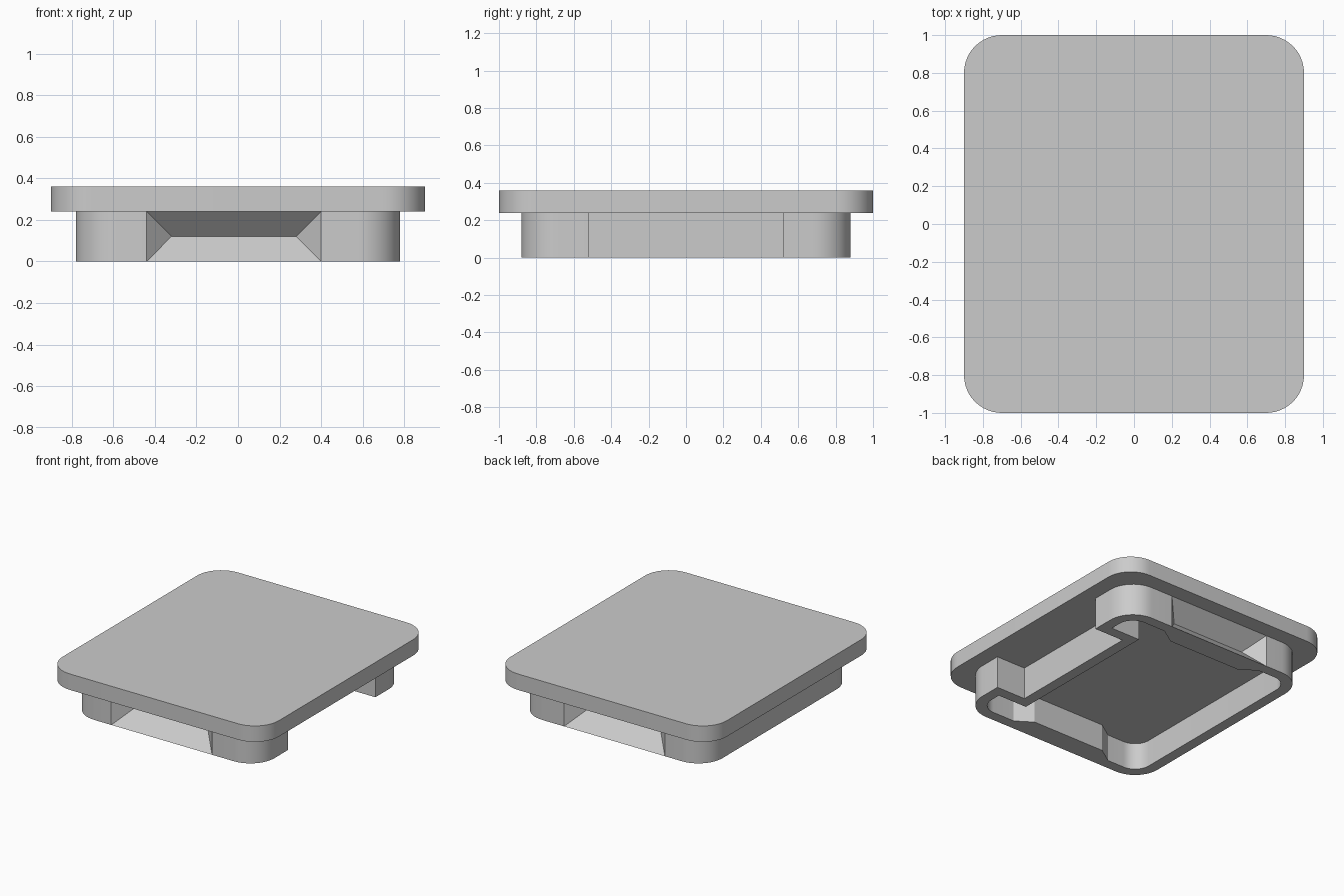
import bpy, bmesh
from math import sin, cos, pi, radians

cube = bpy.data.objects.get("Cube")
if cube:
    bpy.data.objects.remove(cube, do_unlink=True)

grey = bpy.data.materials.new("plain_grey")
grey.use_nodes = True
GREY = (0.6, 0.6, 0.6, 1)
grey.diffuse_color = GREY
grey.node_tree.nodes["Principled BSDF"].inputs["Base Color"].default_value = GREY


def outline(hx, hy, r, after=None, steps=12):
    """Counter-clockwise rounded rectangle; after[i] adds points past corner i."""
    pts = []
    for i, (sx, sy) in enumerate([(1, 1), (-1, 1), (-1, -1), (1, -1)]):
        for k in range(steps + 1):
            a = (i + k / steps) * pi / 2
            pts.append((sx * (hx - r) + r * cos(a), sy * (hy - r) + r * sin(a)))
        pts += (after or {}).get(i, [])
    return pts


def finish(bm, name):
    bmesh.ops.recalc_face_normals(bm, faces=bm.faces)
    mesh = bpy.data.meshes.new(name)
    bm.to_mesh(mesh)
    bm.free()
    mesh.materials.append(grey)
    ob = bpy.data.objects.new(name, mesh)
    bpy.context.collection.objects.link(ob)
    return ob


def prism(name, pts, z0, z1):
    bm = bmesh.new()
    face = bm.faces.new([bm.verts.new((x, y, z0)) for x, y in pts])
    top = bmesh.ops.extrude_face_region(bm, geom=[face])["geom"]
    bmesh.ops.translate(bm, vec=(0, 0, z1 - z0),
                        verts=[v for v in top if isinstance(v, bmesh.types.BMVert)])
    return finish(bm, name)


def groove(name, side):
    """Hipped wedge that narrows to a ridge inside the wall."""
    e, mid, depth, h = 0.03, 0.12, 0.12, 0.1205
    bm = bmesh.new()
    for x in (-0.44 - e, 0.40 + e):
        for s in (-1, 1):
            bm.verts.new((x, side * (0.88 + e), mid + s * (h + e)))
    for x in (-0.32, 0.28):
        bm.verts.new((x, side * (0.88 - depth), mid))
    bmesh.ops.convex_hull(bm, input=bm.verts)
    return finish(bm, name)


def select(ob):
    bpy.ops.object.select_all(action='DESELECT')
    ob.select_set(True)
    bpy.context.view_layer.objects.active = ob


def combine(ob, other, operation):
    mod = ob.modifiers.new("combine", 'BOOLEAN')
    mod.operation, mod.solver, mod.object = operation, 'EXACT', other
    select(ob)
    bpy.ops.object.modifier_apply(modifier=mod.name)
    bpy.data.objects.remove(other, do_unlink=True)


# Skirt block with a square notch on one long side, running up into the plate
notch_out = [(0.78, -0.52), (0.54, -0.52), (0.54, 0.52), (0.78, 0.52)]
lid = prism("lid", outline(0.78, 0.88, 0.2, {3: notch_out}), 0, 0.3)

# Finger grooves on both short sides
for side in (-1, 1):
    combine(lid, groove("groove_cutter", side), 'DIFFERENCE')

# Flat top plate, fused to the skirt
combine(lid, prism("top_plate", outline(0.9, 1.0, 0.2), 0.24, 0.36), 'UNION')

# Hollow underside, a little shallower than the skirt, with wall kept
# behind the notch and grooves
notch_in = [(0.70, -0.60), (0.46, -0.60), (0.46, 0.60), (0.70, 0.60)]
bulge = [(0.40, 0.80), (0.28, 0.72), (-0.32, 0.72), (-0.44, 0.80)]
front_bulge = [(x, -y) for x, y in reversed(bulge)]
cavity = prism("cavity_cutter",
               outline(0.70, 0.80, 0.12, {0: bulge, 2: front_bulge, 3: notch_in}),
               -0.1, 0.20)
combine(lid, cavity, 'DIFFERENCE')

select(lid)
bpy.ops.object.shade_smooth_by_angle(angle=radians(25))
